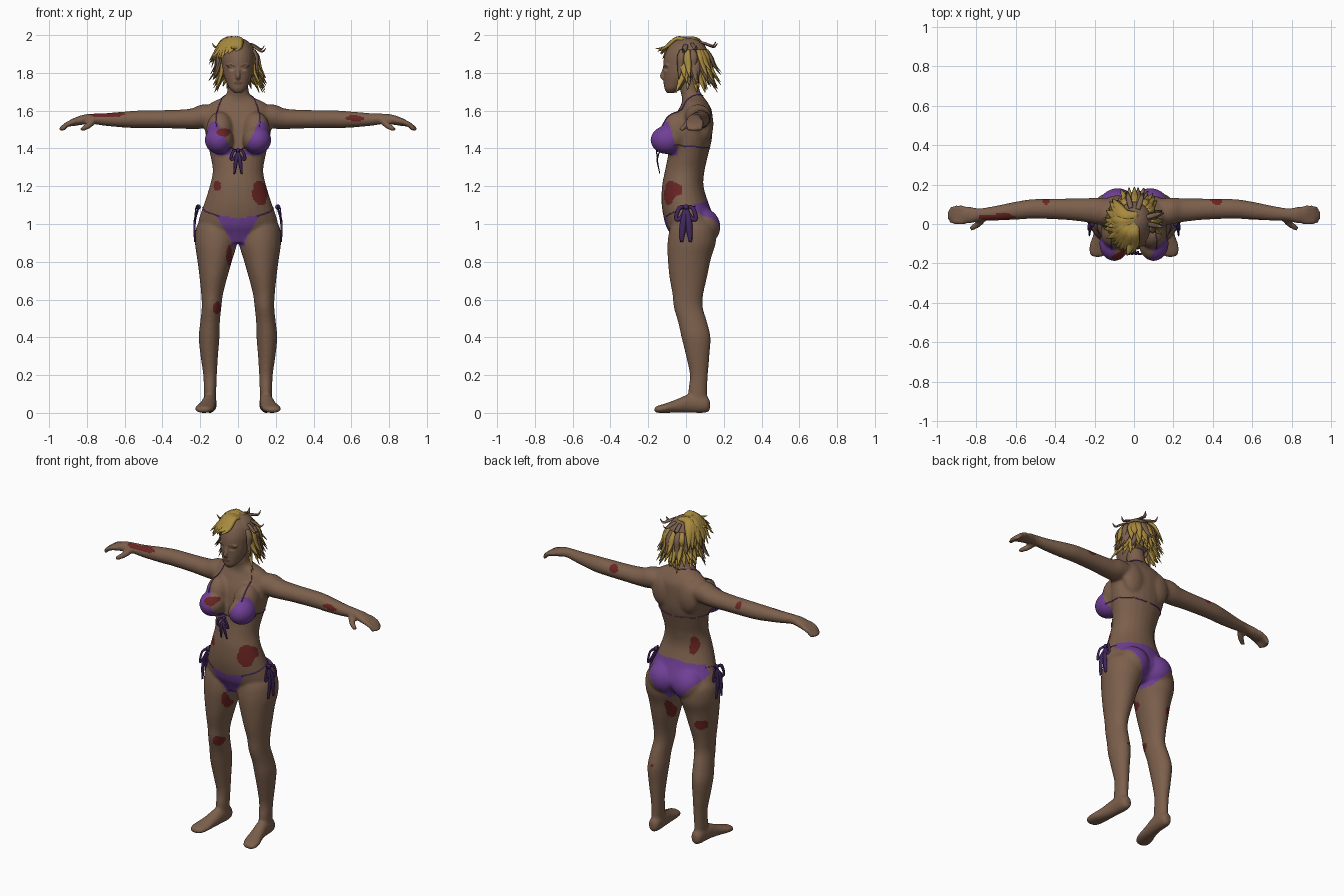
import bpy, bmesh, math, random
from mathutils import Vector, Matrix
from mathutils.bvhtree import BVHTree

random.seed(4)
if "Cube" in bpy.data.objects:
    bpy.data.objects.remove(bpy.data.objects["Cube"])


def material(name, rgb):
    m = bpy.data.materials.new(name)
    m.use_nodes = True
    m.diffuse_color = (*rgb, 1)
    m.node_tree.nodes["Principled BSDF"].inputs["Base Color"].default_value = (*rgb, 1)
    return m


SKIN, PURPLE, BLOOD, BLONDE, ROOT, CORD, EYE, LIP, BROW = range(9)
MATS = [material("skin brown", (.2, .115, .072)), material("swimsuit purple", (.16, .05, .3)),
        material("blood red", (.14, .018, .016)), material("hair blonde", (.4, .26, .05)),
        material("hair brown", (.2, .12, .075)), material("cord purple", (.055, .02, .11)),
        material("eye tan", (.33, .21, .12)), material("lip brown", (.15, .065, .045)),
        material("brow brown", (.08, .045, .03))]


def smooth_rows(rows, steps=4):
    """Catmull-Rom resampling of rows of numbers."""
    out = []
    for i in range(len(rows) - 1):
        a, b, c, d = rows[max(i - 1, 0)], rows[i], rows[i + 1], rows[min(i + 2, len(rows) - 1)]
        for s in range(steps):
            t = s / steps
            out.append([q + .5 * t * (r - p + t * (2 * p - 5 * q + 4 * r - w + t * (3 * (q - r) + w - p)))
                        for p, q, r, w in zip(a, b, c, d)])
    return out + [list(rows[-1])]


def skin_rings(bm, rings, mat=0):
    rings = [[bm.verts.new(p) for p in ring] for ring in rings]
    n = len(rings[0])
    faces = [bm.faces.new((a[k], a[(k + 1) % n], b[(k + 1) % n], b[k]))
             for a, b in zip(rings, rings[1:]) for k in range(n)]
    faces += [bm.faces.new(rings[0][::-1]), bm.faces.new(rings[-1])]
    for f in faces:
        f.material_index = mat


def loft(bm, rows, axis, side=1, n=24):
    """Rows: position on axis, two centre values, two half sizes."""
    rings = []
    for pos, c1, c2, h1, h2 in smooth_rows(rows):
        ring = []
        for k in range(n):
            a = math.tau * k / n
            p = [c1 + h1 * math.cos(a), c2 + h2 * math.sin(a)]
            p.insert(axis, pos)
            ring.append(Vector((p[0] * side, p[1], p[2])))
        rings.append(ring)
    skin_rings(bm, rings)


def blob(bm, centre, size, mat=0):
    m = Matrix.Translation(centre) @ Matrix.Diagonal((*size, 1))
    made = bmesh.ops.create_uvsphere(bm, u_segments=24, v_segments=16, radius=1, matrix=m)
    for f in {f for v in made["verts"] for f in v.link_faces}:
        f.material_index = mat


def tube(bm, pts, radii, mat=0, flat=1, out=(0, -1, 0), n=8, steps=4):
    """Tapered tube along points, flattened along the out direction."""
    rows = smooth_rows([(*p, r) for p, r in zip(pts, radii)], steps)
    rings = []
    for i, row in enumerate(rows):
        t = Vector(rows[min(i + 1, len(rows) - 1)][:3]) - Vector(rows[max(i - 1, 0)][:3])
        u = t.cross(Vector(out)).normalized()
        v = u.cross(t).normalized()
        rings.append([Vector(row[:3]) + row[3] * (u * math.cos(math.tau * k / n) + v * flat * math.sin(math.tau * k / n))
                      for k in range(n)])
    skin_rings(bm, rings, mat)


def finish(name, bm, voxel=0, rounds=0, rule=None):
    bmesh.ops.recalc_face_normals(bm, faces=bm.faces)
    me = bpy.data.meshes.new(name)
    bm.to_mesh(me)
    bm.free()
    ob = bpy.data.objects.new(name, me)
    bpy.context.collection.objects.link(ob)
    if voxel:
        r = ob.modifiers.new("fuse", "REMESH")
        r.mode, r.voxel_size = "VOXEL", voxel
        s = ob.modifiers.new("relax", "SMOOTH")
        s.factor, s.iterations = .5, rounds
        me = bpy.data.meshes.new_from_object(ob.evaluated_get(bpy.context.evaluated_depsgraph_get()))
        ob.modifiers.clear()
        ob.data = me
    for m in MATS:
        me.materials.append(m)
    for f in me.polygons:
        f.use_smooth = True
        if rule:
            f.material_index = rule(f.center, f.normal)
    return ob


# Body: torso, limbs, hands and feet fused into one skin
body = bmesh.new()
loft(body, [(.9, 0, .02, .09, .08), (.95, 0, .03, .18, .115), (1, 0, .025, .212, .135), (1.1, 0, -.003, .182, .126),
            (1.2, 0, -.017, .15, .11), (1.28, 0, -.007, .134, .105), (1.36, 0, .01, .146, .106),
            (1.45, 0, .025, .168, .112), (1.54, 0, .035, .18, .106), (1.6, 0, .047, .175, .09),
            (1.64, 0, .047, .145, .07), (1.675, 0, .035, .075, .057), (1.71, 0, .02, .056, .052),
            (1.8, 0, .005, .05, .05)], 2)
for s in (1, -1):
    loft(body, [(.05, .148, .062, .03, .05), (.12, .148, .062, .033, .05), (.2, .148, .068, .036, .048),
                (.3, .152, .062, .046, .062), (.4, .153, .053, .055, .077), (.48, .148, .035, .052, .077),
                (.56, .14, .012, .052, .077), (.63, .137, .01, .058, .082), (.72, .13, .012, .074, .1),
                (.82, .122, .018, .095, .115), (.9, .116, .03, .112, .128), (.98, .114, .035, .108, .12),
                (1.03, .11, .03, .08, .09)], 2, s)
    loft(body, [(.127, .148, .04, .02, .028), (.1, .148, .046, .035, .046), (.02, .152, .05, .038, .05),
                (-.05, .163, .036, .043, .036), (-.11, .176, .025, .051, .025),
                (-.15, .183, .019, .043, .019), (-.168, .184, .016, .022, .012)], 1, s)
    loft(body, [(.1, .055, 1.575, .07, .05), (.19, .066, 1.569, .068, .064), (.25, .07, 1.557, .06, .054),
                (.35, .075, 1.555, .054, .049), (.5, .077, 1.555, .05, .047), (.58, .07, 1.553, .047, .044),
                (.7, .055, 1.553, .038, .034), (.78, .048, 1.557, .032, .027), (.83, .045, 1.55, .042, .026),
                (.885, .046, 1.535, .042, .019)], 0, s)
    for y in (.013, .036, .058, .079):
        reach = .945 - 14 * (y - .045) ** 2
        tube(body, [(s * .86, y, 1.545), (s * .905, y, 1.527), (s * reach, y, 1.497)], (.016, .015, .011))
    tube(body, [(s * .765, .03, 1.55), (s * .79, 0, 1.522), (s * .83, -.026, 1.5)], (.02, .018, .013), out=(0, 0, 1))
    blob(body, (s * .083, .085, .985), (.1, .097, .1))
    blob(body, (s * .1, -.1, 1.445), (.076, .088, .075))
    blob(body, (s * .095, -.045, 1.49), (.074, .085, .105))
    blob(body, (s * .085, .1, 1.53), (.075, .045, .1))

# Blood patches: x, z, half width, half height, facing (-1 front, 1 back)
STAINS = [(.117, 1.165, .042, .066, -1), (-.11, 1.2, .02, .028, -1), (-.075, 1.485, .036, .022, -1),
          (-.047, .83, .016, .055, -1), (-.11, .555, .022, .033, -1), (-.69, 1.58, .095, .014, -1),
          (.62, 1.56, .055, .015, -1), (-.445, 1.58, .02, .02, 1), (.42, 1.58, .03, .02, 1),
          (-.1, 1.215, .024, .055, 1), (.055, .785, .016, .075, 1), (-.17, .75, .03, .032, 1), (.15, .42, .01, .01, 1)]


def body_rule(p, n):
    x, z = abs(p.x), p.z
    for sx, sz, w, h, facing in STAINS:
        ripple = 1 + .15 * math.sin(60 * p.x + 90 * z)
        if n.y * facing > .08 and ((p.x - sx) / w) ** 2 + ((z - sz) / h) ** 2 < ripple:
            return BLOOD
    # cups with a slanting inner edge, then front and back of the briefs
    if 1.365 < z < 1.54 and p.y < -.05 - .3 * (z - 1.4) and x > .04 + .5 * max(0, z - 1.4):
        return PURPLE
    if p.y < .03 and .88 < z < 1.045 - .2 * max(0, .09 - x) and x < .038 + .6 * max(0, z - .915):
        return PURPLE
    slope = 1.3 if p.x > 0 else 1.1
    if p.y >= .04 and x < .2 and .875 + slope * max(0, x - .035) < z < 1.125 - .1 * x:
        return PURPLE
    return SKIN


skin = finish("body", body, .0085, 6, body_rule)
tree = BVHTree.FromPolygons([v.co for v in skin.data.vertices], [list(f.vertices) for f in skin.data.polygons])

# Head with nose, ears and painted features
head = bmesh.new()
loft(head, [(1.693, 0, -.082, .018, .018), (1.715, 0, -.068, .043, .046), (1.75, 0, -.046, .062, .071),
            (1.79, 0, -.032, .076, .086), (1.84, 0, -.014, .083, .107), (1.89, 0, -.006, .085, .108),
            (1.94, 0, 0, .07, .09), (1.975, 0, 0, .035, .05)], 2)
tube(head, [(0, -.112, 1.835), (0, -.119, 1.808), (0, -.127, 1.782), (0, -.112, 1.77)], (.008, .01, .012, .012))
blob(head, (0, -.109, 1.748), (.024, .011, .012))
for s in (1, -1):
    blob(head, (s * .082, 0, 1.81), (.012, .024, .032))
    blob(head, (s * .034, -.1, 1.838), (.028, .016, .009))


def head_rule(p, n):
    x, z = abs(p.x), p.z
    if p.y > -.05:
        return SKIN
    if ((x - .034) / .016) ** 2 + ((z - 1.815) / .007) ** 2 < 1:
        return EYE
    if abs(x - .036) < .022 and abs(z - 1.842 + .3 * abs(x - .04)) < .004:
        return BROW
    return LIP if (x / .024) ** 2 + ((z - 1.747) / .009) ** 2 < 1 else SKIN


finish("head", head, .005, 4, head_rule)

# Hair: brown cap, blonde swept fringe, ragged side and back locks
hair = bmesh.new()
C = Vector((0, .014, 1.878))
blob(hair, C, (.095, .108, .108), ROOT)


def scalp(az, el, grow=1.0):
    """Point on the cap; azimuth 0 is the front, 90 is the left."""
    a, e = math.radians(az), math.radians(el)
    return C + Vector((.095 * math.sin(a) * math.cos(e), -.108 * math.cos(a) * math.cos(e), .108 * math.sin(e))) * grow


# ragged locks around the sides and back, brown where they leave the crown on the left
for top, count, drop, brown in ((24, 15, 1.775, .6), (6, 20, 1.74, .2), (-12, 22, 1.705, .2)):
    for i in range(count):
        az = 72 + 216 * i / (count - 1) + random.uniform(-5, 5)
        mat = ROOT if random.random() < brown else BLONDE
        a, b = scalp(az, top), scalp(az, top - 22, 1.14)
        tip = scalp(az + random.uniform(-9, 9), 0, random.uniform(1.2, 1.65))
        tip.z = drop + random.uniform(-.01, .035)
        mid = b.lerp(tip, .55) - (tip - C) * .06
        tube(hair, [a, b, mid, tip], (.014, .021, .015, .003), mat, .4, (a - C).normalized(), 6, 3)
# fringe combed from the parting over the right side of the face
for i in range(17):
    u = i / 16
    az = -125 + 128 * u
    root = Vector((.018, .05 - .06 * u, 1.975))
    crest = scalp(az, 58, 1.1 + random.uniform(0, .04))
    side = scalp(az - 3, 26, 1.24)
    tip = scalp(az - 8, -18 + 30 * u + random.uniform(-8, 6), random.uniform(1.38, 1.62) + .1 * u)
    tube(hair, [root, crest, side, tip], (.014, .026, .024, .003), BLONDE, .4, (crest - C).normalized(), 6)
# loose flicks
for az, el, mat in ((80, 25, ROOT), (105, 30, ROOT), (-80, 35, BLONDE), (160, 38, ROOT), (195, 35, ROOT)):
    tube(hair, [scalp(az, el + 15), scalp(az, el, 1.15), scalp(az, el - 12, 1.4), scalp(az, el - 8, 1.65)],
         (.012, .014, .01, .002), mat, .5, (0, .2, 1), 6)
finish("hair", hair)

# Swimsuit strings that hug the skin, and tied bows
cords = bmesh.new()


def string(pts):
    path = []
    for i in range(len(pts) - 1):
        for k in range(8):
            co, normal, _, _ = tree.find_nearest(Vector(pts[i]).lerp(Vector(pts[i + 1]), k / 8))
            path.append(co + normal * .001)
    tube(cords, path, [.0027] * len(path), PURPLE, n=6, steps=1, out=(.3, .1, .8))


def strand(pts, width, out):
    tube(cords, pts, [width * .6] + [width] * (len(pts) - 2) + [width * .5], CORD, .4, out, 6)


for s in (1, -1):
    string([(s * .12, -.14, 1.53), (s * .115, -.04, 1.62), (s * .07, .04, 1.68), (0, .1, 1.68)])
    string([(s * .17, -.06, 1.41), (s * .17, .05, 1.405), (s * .1, .13, 1.4), (0, .13, 1.4)])
    string([(s * .04, -.15, 1.385), (s * .02, -.13, 1.39), (0, -.12, 1.39)])
    string([(s * .1, -.11, 1.04), (s * .17, -.06, 1.065), (s * .2, 0, 1.09), (s * .19, .07, 1.105)])
    for d in (1, -1):
        # hip bow loops and tails
        x = s * .222
        strand([(x * .93, 0, 1.09), (x, d * .035, 1.085), (x * 1.02, d * .053, 1.03), (x * 1.02, d * .03, 1.03),
                (x * .95, 0, 1.085)], .011, (1, 0, 0))
        strand([(x * .93, 0, 1.09), (x * 1.02, d * .012, 1.03), (x * 1.04, d * .018, .97), (x * 1.03, d * .024, .905)],
               .017, (1, 0, 0))
    blob(cords, (s * .21, 0, 1.09), (.013, .014, .014), CORD)
    # chest bow
    strand([(0, -.135, 1.39), (s * .025, -.155, 1.385), (s * .037, -.15, 1.345), (s * .018, -.15, 1.35),
            (0, -.14, 1.385)], .008, (0, -1, 0))
    strand([(0, -.135, 1.39), (s * .008, -.152, 1.35), (s * .014, -.148, 1.31), (s * .02, -.138, 1.265)], .01, (0, -1, 0))
blob(cords, (0, -.137, 1.39), (.012, .012, .012), CORD)
finish("swimsuit_strings", cords)
